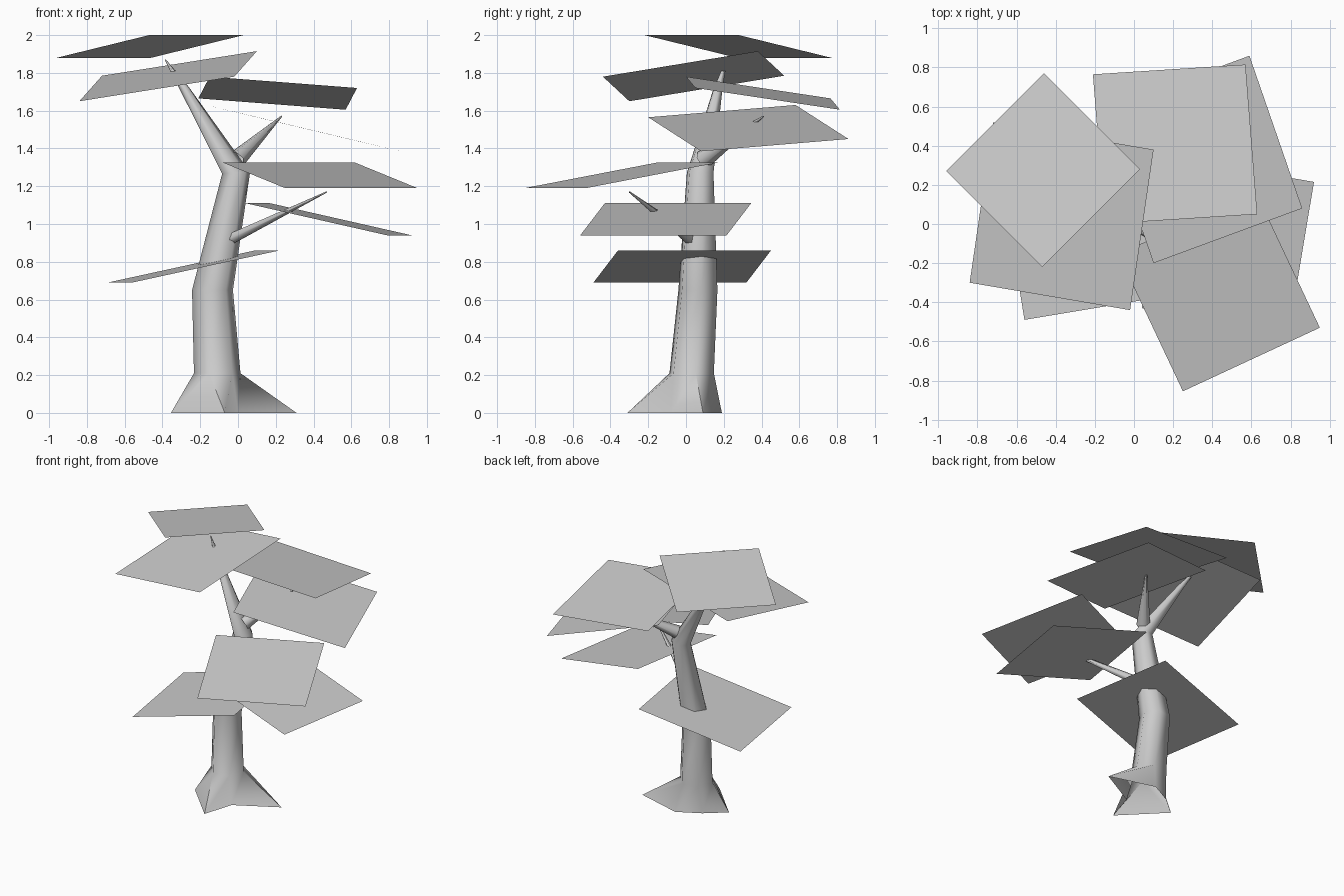
import bpy, math
from mathutils import Vector

cube = bpy.data.objects.get("Cube")
if cube:
    bpy.data.objects.remove(cube, do_unlink=True)

# One plain grey for the whole tree
grey = bpy.data.materials.new("plain_grey")
grey.use_nodes = True
grey.diffuse_color = (0.6, 0.6, 0.6, 1)
bsdf = next(n for n in grey.node_tree.nodes if n.type == "BSDF_PRINCIPLED")
bsdf.inputs["Base Color"].default_value = (0.6, 0.6, 0.6, 1)
bsdf.inputs["Roughness"].default_value = 0.8

SIDES = 6


def make_object(name, verts, faces, smooth=False):
    mesh = bpy.data.meshes.new(name)
    mesh.from_pydata(verts, [], faces)
    mesh.materials.append(grey)
    obj = bpy.data.objects.new(name, mesh)
    bpy.context.collection.objects.link(obj)
    if smooth:
        bpy.ops.object.select_all(action="DESELECT")
        obj.select_set(True)
        bpy.context.view_layer.objects.active = obj
        bpy.ops.object.shade_smooth_by_angle(angle=math.radians(65))
    return obj


def ring(center, radius, axis=Vector((0, 0, 1))):
    """A polygon around center, square to axis."""
    turn = Vector((0, 0, 1)).rotation_difference(axis)
    angles = [math.pi + math.radians(10) + math.tau * i / SIDES for i in range(SIDES)]
    return [Vector(center) + turn @ Vector((radius * math.cos(a), radius * math.sin(a), 0))
            for a in angles]


def loft(name, rings):
    """Skin a row of rings; the ends stay open."""
    faces = []
    for r in range(len(rings) - 1):
        for i in range(SIDES):
            j = (i + 1) % SIDES
            faces.append((r * SIDES + i, r * SIDES + j,
                          (r + 1) * SIDES + j, (r + 1) * SIDES + i))
    return make_object(name, [v for row in rings for v in row], faces, True)


def branch(name, start, end, r_start, r_end):
    axis = (Vector(end) - Vector(start)).normalized()
    loft(name, [ring(start, r_start, axis), ring(end, r_end, axis)])


# Trunk: uneven root flare rising into a bent stem and its main upper limb
roots = [Vector((x, y, 0)) for x, y in
         [(-0.355, -0.02), (-0.07, -0.31), (0.0, -0.08),
          (0.31, 0.09), (-0.04, 0.19), (-0.21, 0.1)]]
limb_axis = Vector((-0.3, 0.1, 1)).normalized()
loft("trunk", [
    roots,
    ring((-0.11, 0.03, 0.21), 0.125),
    ring((-0.135, 0.063, 0.65), 0.11),
    ring((-0.01, 0.075, 1.27), 0.075, Vector((-0.05, 0.02, 1)).normalized()),
    ring((-0.285, 0.17, 1.72), 0.025, limb_axis),
    ring((-0.385, 0.215, 1.87), 0.004, limb_axis),
])

# Side branches
branch("back_branch", (-0.01, 0.09, 1.34), (0.23, 0.41, 1.57), 0.05, 0.004)
branch("front_branch", (-0.08, 0.05, 0.9), (0.47, -0.3, 1.17), 0.035, 0.004)

# Foliage cards, each from three neighbouring corners
cards = {
    "top_leaf_card": [(-0.47, -0.22, 2.0), (0.03, 0.28, 2.0), (-0.46, 0.77, 1.88)],
    "upper_right_leaf_card": [(-0.84, -0.3, 1.65), (-0.02, -0.44, 1.78), (0.1, 0.38, 1.915)],
    "upper_back_leaf_card": [(-0.15, 0, 1.78), (0.63, 0.05, 1.72), (0.57, 0.815, 1.605)],
    "middle_back_leaf_card": [(0.1, -0.2, 1.565), (0.86, 0.08, 1.385), (0.59, 0.86, 1.45)],
    "middle_front_leaf_card": [(0.25, -0.855, 1.19), (0.95, -0.53, 1.19), (0.62, 0.17, 1.325)],
    "lower_left_leaf_card": [(0.04, -0.43, 1.11), (0.79, -0.56, 0.94), (0.92, 0.215, 0.94)],
    "lower_right_leaf_card": [(-0.56, -0.49, 0.69), (0.22, -0.36, 0.86), (0.09, 0.45, 0.86)],
}
for name, corners in cards.items():
    a, b, c = map(Vector, corners)
    make_object(name, [a, b, c, a + c - b], [(0, 1, 2, 3)])
